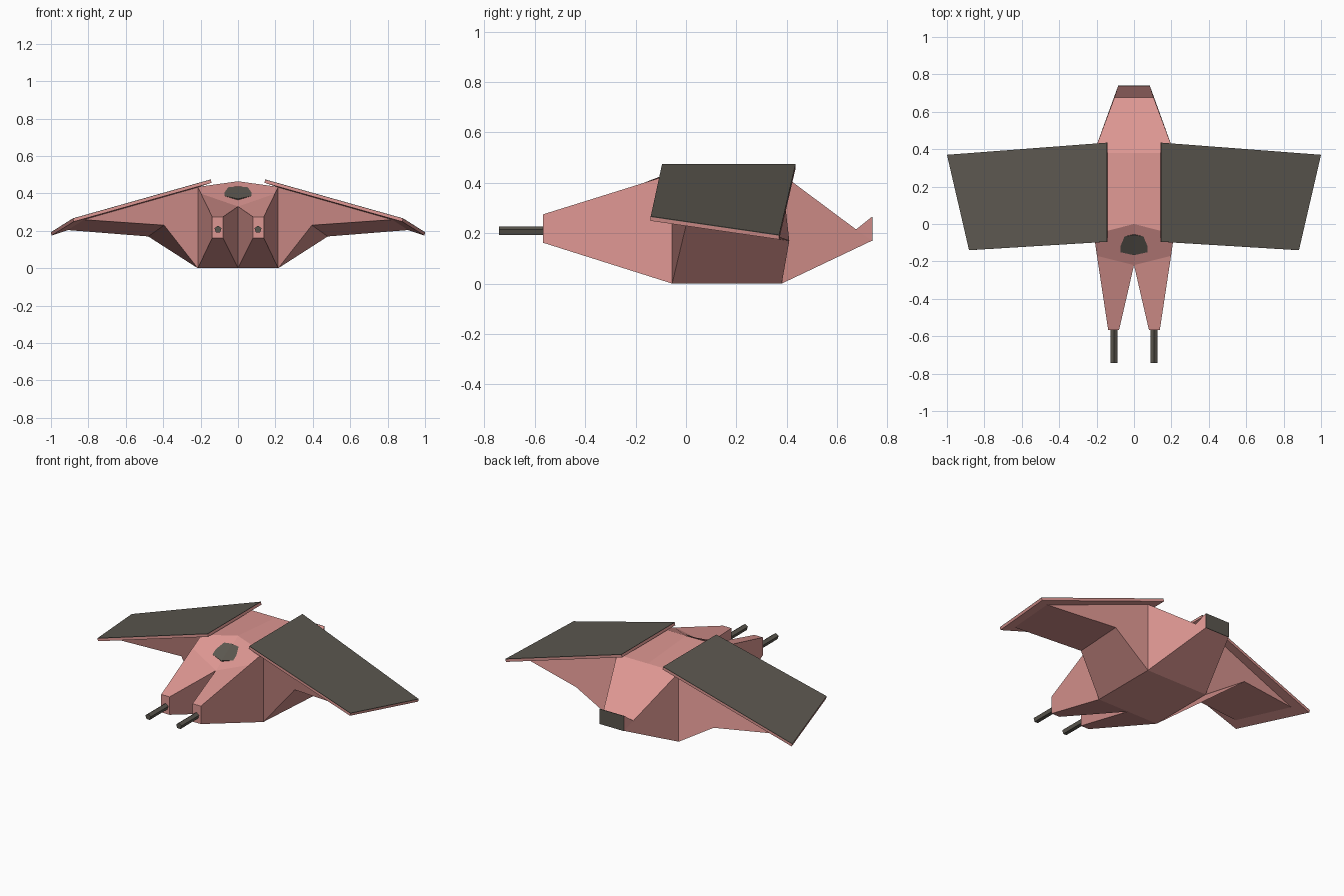
import bpy, bmesh
from math import pi
from mathutils import Matrix, Vector

if "Cube" in bpy.data.objects:
    bpy.data.objects.remove(bpy.data.objects["Cube"])


def material(name, rgb):
    m = bpy.data.materials.new(name)
    m.diffuse_color = (*rgb, 1)
    m.use_nodes = True
    m.node_tree.nodes["Principled BSDF"].inputs["Base Color"].default_value = m.diffuse_color
    return m


RED = material("red_paint", (0.73, 0.31, 0.29))
GREY = material("dark_grey", (0.105, 0.095, 0.078))


def finish(bm, name, mat):
    # add the copy across x = 0, weld the seam and make the object
    copy = bmesh.ops.duplicate(bm, geom=bm.verts[:] + bm.edges[:] + bm.faces[:])["geom"]
    for v in [g for g in copy if isinstance(g, bmesh.types.BMVert)]:
        v.co.x = -v.co.x
    bmesh.ops.remove_doubles(bm, verts=bm.verts[:], dist=1e-4)
    bmesh.ops.recalc_face_normals(bm, faces=bm.faces[:])
    me = bpy.data.meshes.new(name)
    bm.to_mesh(me)
    bm.free()
    me.materials.append(mat)
    ob = bpy.data.objects.new(name, me)
    bpy.context.collection.objects.link(ob)
    return ob


def shell(name, pts, faces, mat):
    # pts: letter -> point, faces: strings of letters
    bm = bmesh.new()
    v = {k: bm.verts.new(p) for k, p in pts.items()}
    for f in faces.split():
        bm.faces.new([v[k] for k in f])
    return finish(bm, name, mat)


def slab(name, pts, push, mat, open_seam=False):
    # thin plate from an outline pushed along a vector
    bm = bmesh.new()
    lo = [bm.verts.new(p) for p in pts]
    hi = [bm.verts.new(Vector(p) + Vector(push)) for p in pts]
    bm.faces.new(lo)
    bm.faces.new(hi)
    n = len(pts)
    for i in range(n):
        j = (i + 1) % n
        if open_seam and pts[i][0] == 0 and pts[j][0] == 0:
            continue
        bm.faces.new((lo[i], lo[j], hi[j], hi[i]))
    return finish(bm, name, mat)


# hull with forked nose, sloped canopy and tapered tail
shell("hull", {
    "a": (0, 0, .465), "b": (.215, -.055, .435), "c": (0, -.22, .33), "d": (.198, -.17, .399),
    "e": (.08, -.567, .275), "f": (.138, -.567, .275), "g": (.138, -.567, .162), "h": (.08, -.567, .162),
    "i": (0, -.055, 0), "j": (.215, -.055, 0), "k": (.215, .38, .435), "l": (.215, .38, 0),
    "m": (0, .38, .435), "n": (0, .38, 0), "o": (.105, .675, .215), "p": (0, .675, .215),
    "q": (.085, .738, .265), "r": (0, .738, .265), "s": (.085, .738, .17), "t": (0, .738, .17),
}, "abdc cdfe efgh fdbjg ehic hgji bklj ijln amkb mpok prqo rtsq kosl oqs nlst", RED)

# canopy window and tail exhaust panel
slab("canopy_window", [(0, -.055, .431), (.103, -.07, .425), (.103, -.14, .387), (0, -.163, .365)],
     (0, -.004, .006), GREY, True)
slab("exhaust_panel", [(0, .738, .265), (.085, .738, .265), (.085, .738, .17), (0, .738, .17)],
     (0, .003, 0), GREY, True)

# wing bodies, bent at a knee on the underside
shell("wing_bodies", {
    "a": (.215, -.055, .435), "b": (.215, -.055, 0), "c": (.395, 0, .23), "d": (.83, -.08, .26),
    "e": (.215, .38, .435), "f": (.215, .38, 0), "g": (.48, .41, .17), "h": (.92, .31, .205),
}, "abcd efgh bfgc cghd dhea abfe", RED)

# wing plates with dark upper panels
outline = [(.145, -.095, .472), (.145, .435, .472), (1.0, .37, .19), (.882, -.14, .264)]
slab("wing_plates", outline, (-.004, 0, -.015), RED)
slab("wing_top_panels", outline, (0, 0, .003), GREY)

# five-sided gun barrels
bm = bmesh.new()
bmesh.ops.create_cone(bm, cap_ends=True, segments=5, radius1=.0195, radius2=.0195, depth=.18,
                      matrix=Matrix.Translation((.107, -.652, .208)) @ Matrix.Rotation(pi / 2, 4, "X"))
low = min(v.co.z for v in bm.verts)
if low < .19:  # point the pentagon upwards
    bmesh.ops.rotate(bm, verts=bm.verts[:], cent=(.107, 0, .208), matrix=Matrix.Rotation(pi, 3, "Y"))
finish(bm, "gun_barrels", GREY)
